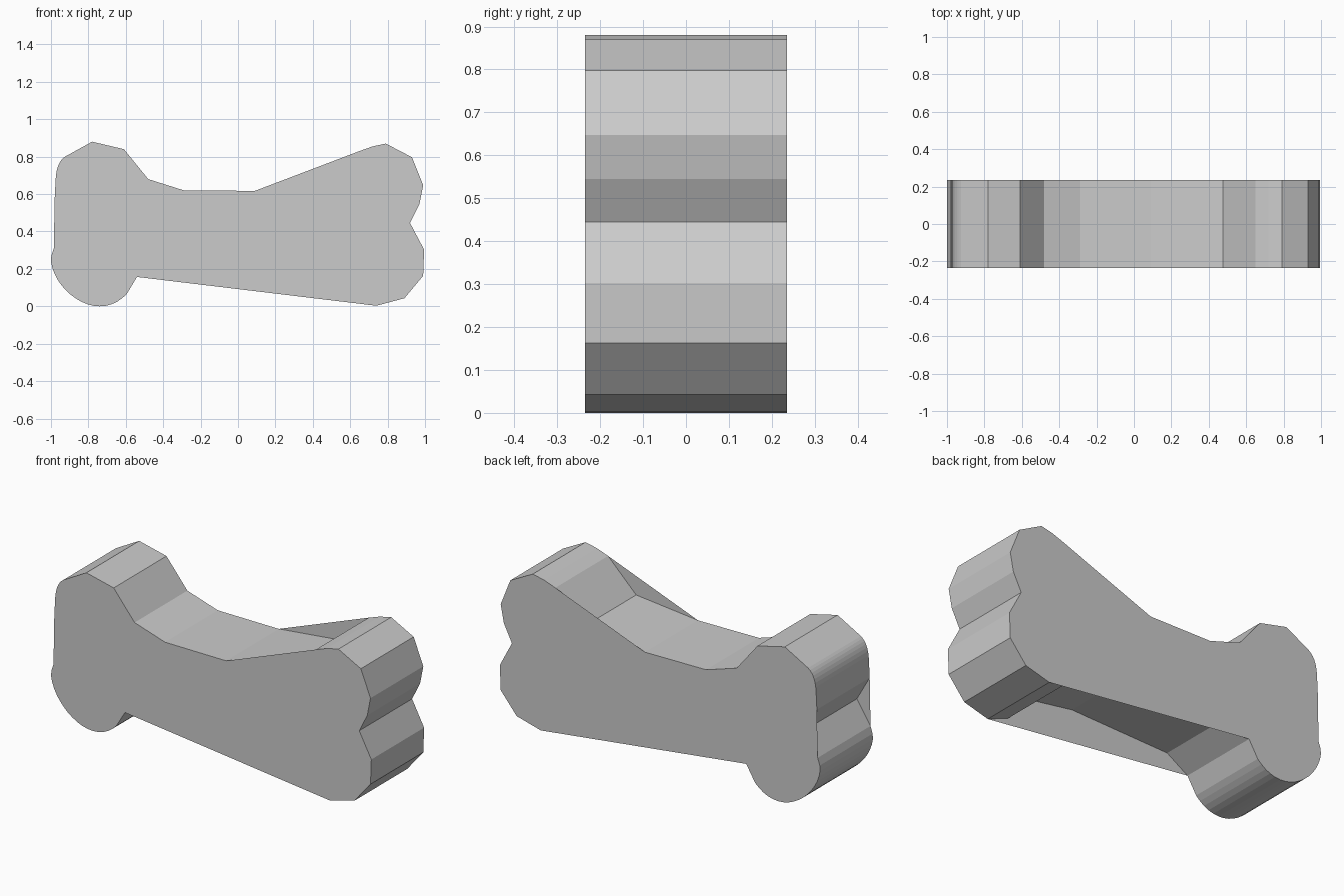
import bpy, bmesh
from mathutils import Vector
from mathutils.geometry import interpolate_bezier

if "Cube" in bpy.data.objects:
    bpy.data.objects.remove(bpy.data.objects["Cube"])

HALF = 0.235  # half thickness along y


def curve(a, b, c, d, n):
    """Points of a cubic arc in the xz plane."""
    pts = interpolate_bezier(*[Vector((x, z, 0)) for x, z in (a, b, c, d)], n)
    return [(p.x, p.y) for p in pts]


# Outline sections, clockwise from the upper left lobe
top = [(-0.78, 0.88), (-0.61, 0.84), (-0.48, 0.68), (-0.29, 0.62), (0.09, 0.617)]
top_dip = [(0.475, 0.657)]
right_end = [(0.65, 0.83), (0.72, 0.855), (0.79, 0.87), (0.93, 0.797), (0.99, 0.647),
             (0.97, 0.545), (0.92, 0.445), (0.995, 0.303), (0.99, 0.163),
             (0.89, 0.043), (0.74, 0.003)]
bottom_dip = [(0.61, 0.055), (0.45, 0.215), (0.20, 0.255), (-0.41, 0.237)]
lower_lobe = [(-0.54, 0.157)]
lower_lobe += curve((-0.595, 0.065), (-0.635, 0.025), (-0.68, 0.0), (-0.74, 0.0), 6)
lower_lobe += curve((-0.74, 0.0), (-0.86, 0.0), (-0.985, 0.12), (-1.0, 0.24), 12)[1:]
lower_lobe += [(-0.998, 0.27), (-0.985, 0.31)]
left_notch = [(-0.90, 0.44)]
upper_lobe = [(-0.98, 0.58)]
upper_lobe += curve((-0.975, 0.68), (-0.972, 0.74), (-0.955, 0.78), (-0.925, 0.80), 8)

wall_path = top + top_dip + right_end + bottom_dip + lower_lobe + left_notch + upper_lobe
# The flat side plates bridge straight across the dips and the notch
plate_path = top + right_end + lower_lobe + upper_lobe

bm = bmesh.new()

# Rim wall following the full outline
front = [bm.verts.new((x, -HALF, z)) for x, z in wall_path]
back = [bm.verts.new((x, HALF, z)) for x, z in wall_path]
n = len(wall_path)
for i in range(n):
    j = (i + 1) % n
    bm.faces.new((front[i], back[i], back[j], front[j]))

# Front and back plates
vert_at = {p: i for i, p in enumerate(wall_path)}
loop = [vert_at[p] for p in plate_path]
bm.faces.new([front[i] for i in reversed(loop)][::-1])
bm.faces.new([back[i] for i in reversed(loop)])
for f in bm.faces:
    f.normal_update()
    # plates face away from the middle, rim faces outward by winding
    if abs(f.normal.y) > 0.9 and f.normal.y * f.calc_center_median().y < 0:
        f.normal_flip()

mesh = bpy.data.meshes.new("bone")
bm.to_mesh(mesh)
bm.free()
bone = bpy.data.objects.new("bone", mesh)
bpy.context.collection.objects.link(bone)
